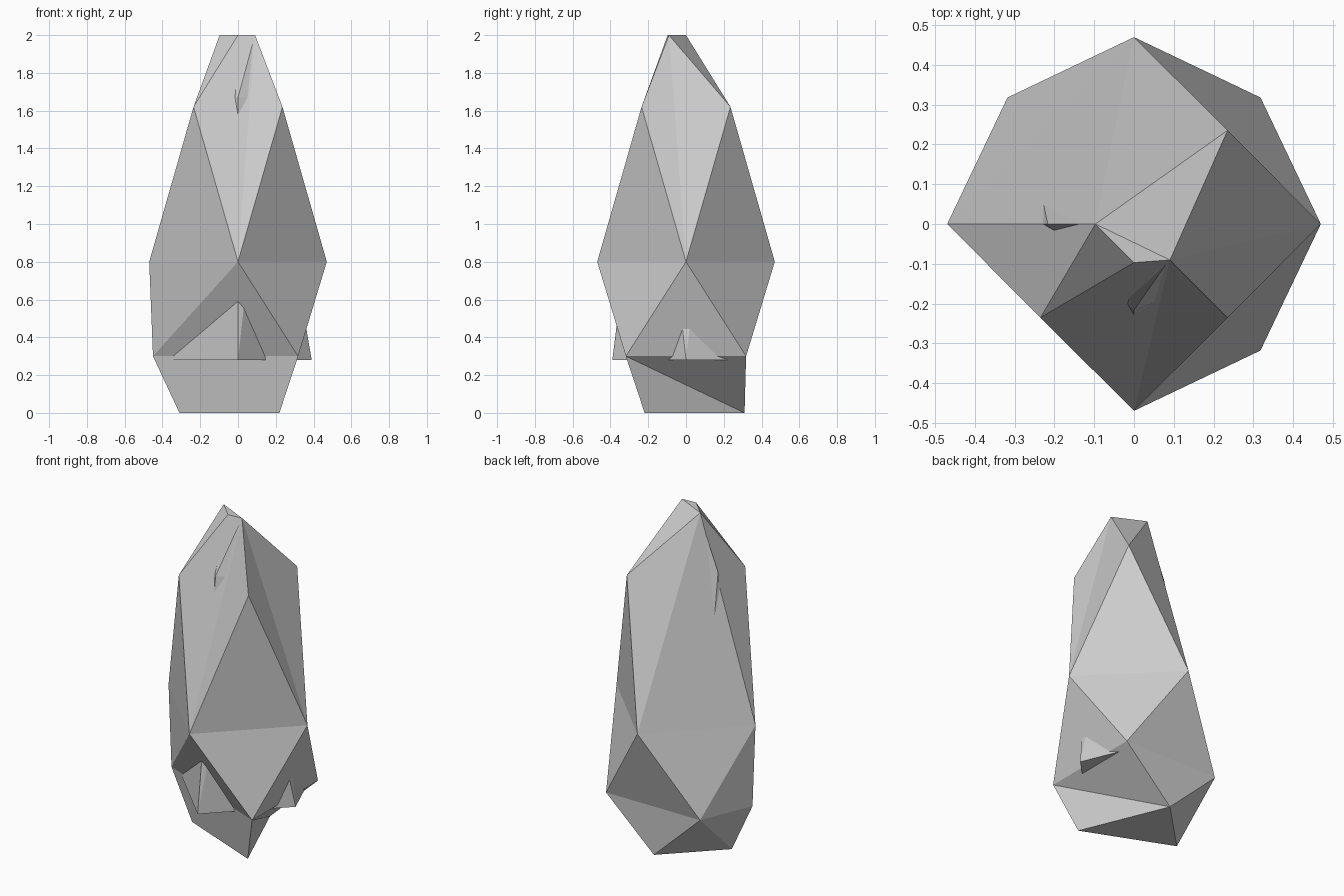
import bpy, bmesh
from math import cos, sin, radians

if "Cube" in bpy.data.objects:
    bpy.data.objects.remove(bpy.data.objects["Cube"])


def ring(radius, z, angles):
    return [(radius * cos(radians(a)), radius * sin(radians(a)), z) for a in angles]


def finish(bm, name):
    bmesh.ops.recalc_face_normals(bm, faces=bm.faces[:])
    mesh = bpy.data.meshes.new(name)
    bm.to_mesh(mesh)
    bm.free()
    obj = bpy.data.objects.new(name, mesh)
    bpy.context.collection.objects.link(obj)
    return obj


# Outer faceted crystal: irregular rings with skipped corners
points = (ring(0.31, 0, (180, 90, -45))              # 0-2 foot
          + ring(0.45, 0.3, (45, 135, 180, -45))     # 3-6 low ring
          + ring(0.47, 0.8, (0, 90, 180, 270))       # 7-10 waist
          + ring(0.333, 1.62, (45, -45, 225))        # 11-13 shoulder
          + ring(0.097, 2, (180, 270))               # 14-15 tip
          + ring(0.128, 2, (-45,)))                  # 16 tip
bands = [
    # foot
    (0, 1, 2), (3, 4, 1), (4, 0, 1), (4, 5, 0), (5, 6, 2, 0), (6, 3, 1), (6, 1, 2),
    # low ring to waist
    (7, 8, 3), (8, 4, 3), (8, 9, 4), (9, 5, 4), (9, 10, 5), (10, 6, 5), (10, 7, 6), (7, 3, 6),
    # waist to shoulder and tip
    (7, 11, 8), (11, 14, 8), (14, 9, 8), (14, 13, 9), (13, 10, 9), (12, 7, 10), (12, 16, 7),
    (16, 11, 7), (14, 15, 13), (13, 15, 10), (15, 16, 10), (16, 12, 10), (16, 14, 11), (14, 16, 15),
]
bm = bmesh.new()
verts = [bm.verts.new(p) for p in points]
for f in bands:
    bm.faces.new([verts[i] for i in f])
finish(bm, "outer_crystal")

# Inner core crystal whose ridges poke through the shell
bm = bmesh.new()
core = (ring(0.39, 0.28, (0, 45, 135, 180, 270))
        + ring(0.217, 1.67, (45, -45, 180, 270))
        + ring(0.126, 1.998, (-45,)) + ring(0.09, 1.99, (180,)))
for p in core:
    bm.verts.new(p)
bmesh.ops.convex_hull(bm, input=bm.verts[:])
finish(bm, "inner_core")
